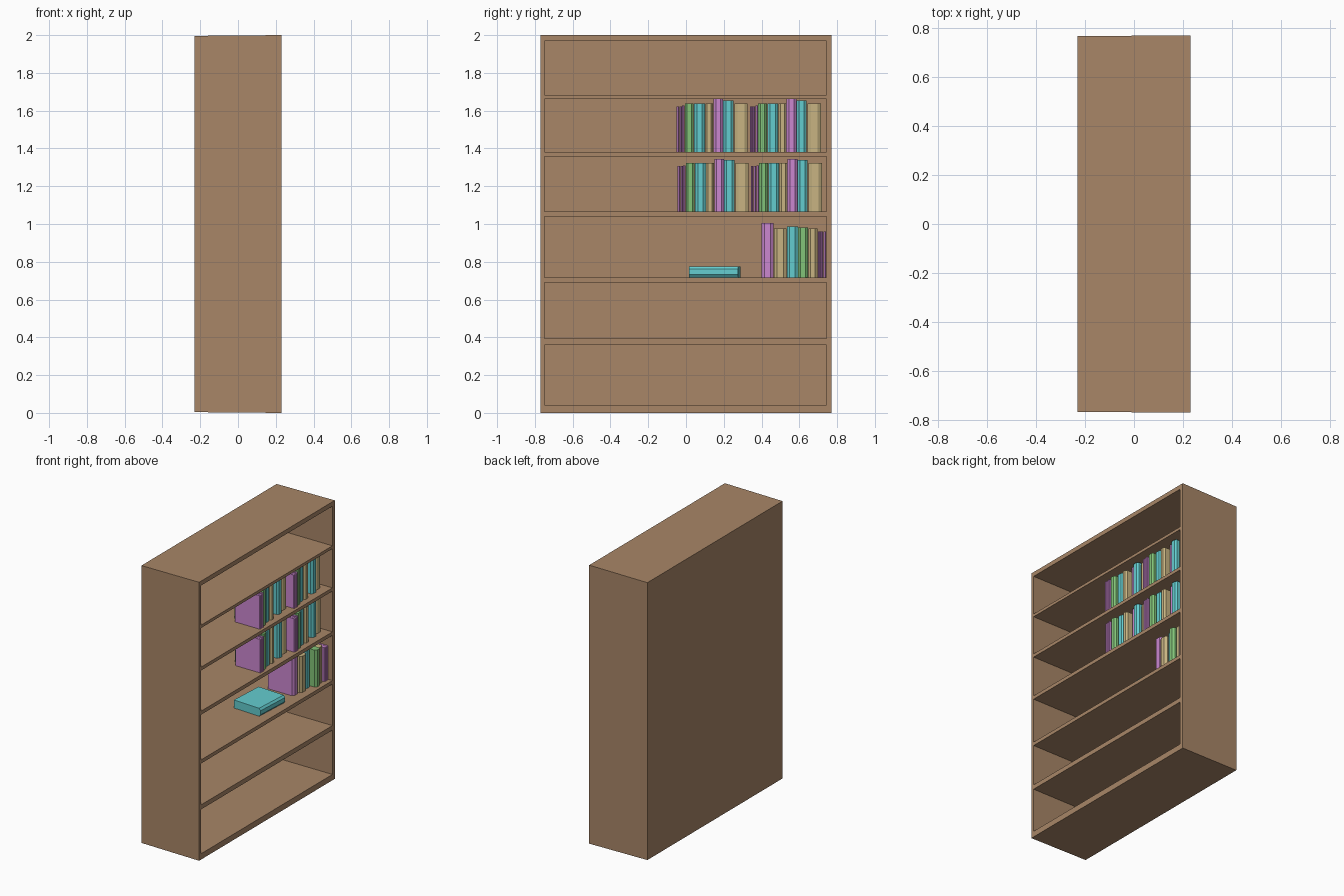
import bpy, bmesh, math
from mathutils import Matrix, Vector

if "Cube" in bpy.data.objects:
    bpy.data.objects.remove(bpy.data.objects["Cube"])


def material(name, rgb):
    m = bpy.data.materials.new(name)
    m.diffuse_color = (*rgb, 1)
    m.use_nodes = True
    m.node_tree.nodes["Principled BSDF"].inputs["Base Color"].default_value = m.diffuse_color
    return m


WOOD = material("wood", (0.392, 0.238, 0.136))
CYAN = material("cyan", (0.127, 0.61, 0.63))
GREEN = material("green", (0.223, 0.546, 0.188))
PINK = material("magenta", (0.597, 0.242, 0.63))
TAN = material("tan", (0.578, 0.456, 0.223))


def finish(bm, name, mat):
    bmesh.ops.recalc_face_normals(bm, faces=bm.faces[:])
    me = bpy.data.meshes.new(name)
    bm.to_mesh(me)
    bm.free()
    me.materials.append(mat)
    ob = bpy.data.objects.new(name, me)
    bpy.context.collection.objects.link(ob)
    return ob


# Bookcase: front grid with six compartments pushed back, slightly tapered shell
X, DEPTH, TAPER = 0.23, 0.43, 0.996
ys = [-0.77, -0.748, 0.743, 0.77]
zs = [0, 0.042, 0.36, 0.393, 0.69, 0.716, 1.04, 1.066, 1.358, 1.382, 1.663,
      1.684, 1.968, 2.0]
bm = bmesh.new()
grid = [[bm.verts.new((X, y, z)) for y in ys] for z in zs]
holes = []
for i in range(len(zs) - 1):
    for j in range(3):
        f = bm.faces.new((grid[i][j], grid[i][j + 1], grid[i + 1][j + 1], grid[i + 1][j]))
        if j == 1 and i % 2:
            holes.append(f)
rim = [e for e in bm.edges if e.is_boundary]
res = bmesh.ops.extrude_edge_only(bm, edges=rim)["geom"]
for v in (g for g in res if isinstance(g, bmesh.types.BMVert)):
    v.co = Vector((-X, v.co.y * TAPER, 1 + (v.co.z - 1) * TAPER))
bmesh.ops.contextual_create(bm, geom=[g for g in res if isinstance(g, bmesh.types.BMEdge)])
for f in bmesh.ops.extrude_discrete_faces(bm, faces=holes)["faces"]:
    bmesh.ops.translate(bm, verts=f.verts[:], vec=(-DEPTH, 0, 0))
bmesh.ops.dissolve_limit(bm, angle_limit=0.001, verts=bm.verts[:], edges=bm.edges[:])
finish(bm, "bookcase", WOOD)


# Book: cover outline with a chamfered spine toward +x, extruded upward
def book(name, y0, y1, z, h, front, depth, mat):
    w, c = y1 - y0, min(0.012, (y1 - y0) * 0.35)
    pts = [(front - depth, y0), (front - c, y0), (front, y0 + w * 0.25),
           (front, y1 - w * 0.25), (front - c, y1), (front - depth, y1)]
    bm = bmesh.new()
    f = bm.faces.new([bm.verts.new((x, y, z)) for x, y in pts])
    top = bmesh.ops.extrude_face_region(bm, geom=[f])["geom"]
    bmesh.ops.translate(bm, verts=[g for g in top if isinstance(g, bmesh.types.BMVert)],
                        vec=(0, 0, h))
    return finish(bm, name, mat)


# One set of books: start, end, height, spine position, depth, colour
SET = [(0.0, 0.013, 0.24, 0.21, 0.20, PINK),
       (0.015, 0.028, 0.24, 0.21, 0.20, PINK),
       (0.030, 0.043, 0.245, 0.21, 0.20, PINK),
       (0.044, 0.090, 0.257, 0.20, 0.225, GREEN),
       (0.093, 0.150, 0.257, 0.185, 0.20, CYAN),
       (0.152, 0.194, 0.257, 0.19, 0.20, TAN),
       (0.195, 0.246, 0.279, 0.15, 0.20, PINK),
       (0.247, 0.301, 0.273, 0.18, 0.21, CYAN),
       (0.306, 0.376, 0.257, 0.165, 0.20, TAN)]
for row, (z, y) in enumerate([(1.382, -0.05), (1.066, -0.045)]):
    for s in range(2):
        for n, (a, b, h, x, d, m) in enumerate(SET):
            o = y + s * 0.388
            book(f"book_row{row}_set{s}_{n}", o + a, o + b, z, h, x, d, m)

# Lower row, reverse order
LOW = [(0.400, 0.464, 0.29, 0.16, PINK), (0.466, 0.533, 0.26, 0.175, TAN),
       (0.535, 0.592, 0.27, 0.165, CYAN), (0.594, 0.645, 0.265, 0.205, GREEN),
       (0.648, 0.696, 0.26, 0.19, TAN), (0.698, 0.711, 0.245, 0.20, PINK),
       (0.713, 0.726, 0.243, 0.20, PINK), (0.728, 0.741, 0.243, 0.20, PINK)]
for n, (a, b, h, x, m) in enumerate(LOW):
    book(f"low_book_{n}", a, b, 0.716, h, x, 0.20, m)

# Book lying flat, turned a little
lying = book("lying_book", -0.029, 0.029, -0.13, 0.26, 0.11, 0.22, CYAN)
lying.data.transform(Matrix.Translation((0.065, 0.152, 0.746)) @
                     Matrix.Rotation(math.radians(-3), 4, 'Z') @
                     Matrix.Rotation(math.radians(90), 4, 'X'))
